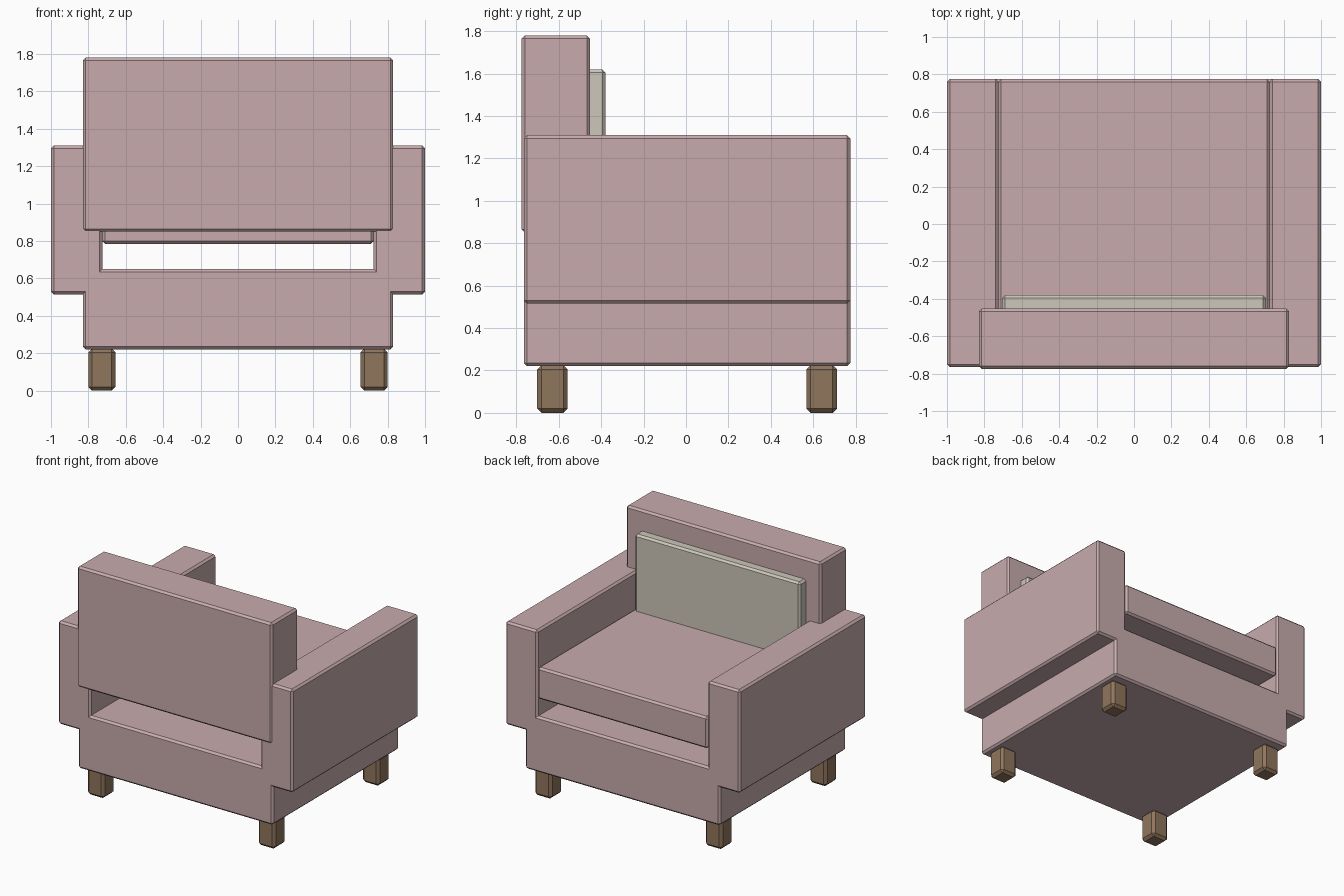
import bpy

cube = bpy.data.objects.get("Cube")
if cube:
    bpy.data.objects.remove(cube, do_unlink=True)


def make_material(name, rgb):
    mat = bpy.data.materials.new(name)
    mat.use_nodes = True
    color = (*rgb, 1.0)
    mat.diffuse_color = color
    mat.node_tree.nodes["Principled BSDF"].inputs["Base Color"].default_value = color
    return mat


def box(name, x, y, z, mat, bevel=0.015):
    """Chamfered box from (min, max) ranges on each axis."""
    spans = (x, y, z)
    bpy.ops.mesh.primitive_cube_add(size=1, location=[(a + b) / 2 for a, b in spans])
    obj = bpy.context.object
    obj.name = name
    obj.scale = [b - a for a, b in spans]
    bpy.ops.object.transform_apply(location=False, rotation=False, scale=True)
    mod = obj.modifiers.new("chamfer", "BEVEL")
    mod.width = bevel
    mod.segments = 1
    obj.data.materials.append(mat)
    return obj


pink = make_material("dusty pink fabric", (0.58, 0.41, 0.42))
cream = make_material("cream fabric", (0.61, 0.57, 0.49))
wood = make_material("brown wood", (0.28, 0.18, 0.11))

# Upholstered body
depth = (-0.765, 0.775)
box("base", (-0.83, 0.83), depth, (0.22, 0.65), pink)
box("seat", (-0.725, 0.725), (-0.47, 0.775), (0.785, 1.03), pink)
box("backrest", (-0.83, 0.83), (-0.775, -0.453), (0.85, 1.78), pink)
box("back_cushion", (-0.705, 0.705), (-0.48, -0.38), (0.98, 1.62), cream)

# Arms and legs, mirrored left and right
for side, sign in (("left", 1), ("right", -1)):
    box(f"{side}_arm", sorted((sign * 0.725, sign)), depth, (0.515, 1.31), pink)
    for place, y in (("front", -0.63), ("back", 0.64)):
        box(f"{place}_{side}_leg", sorted((sign * 0.655, sign * 0.8)),
            (y - 0.072, y + 0.072), (0.0, 0.225), wood, 0.02)
